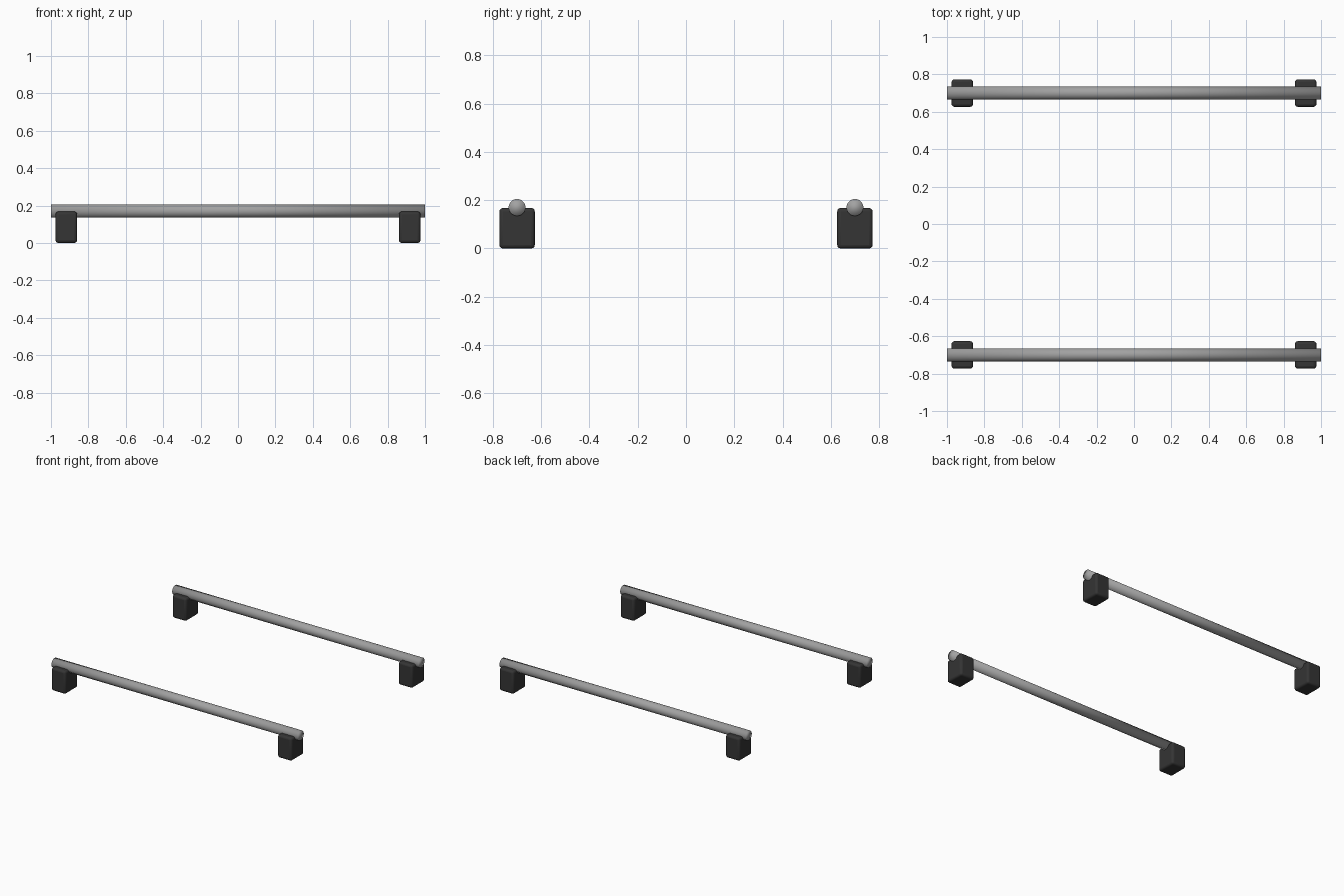
import bpy
import math

cube = bpy.data.objects.get("Cube")
if cube:
    bpy.data.objects.remove(cube, do_unlink=True)

RAIL_Y = 0.70
RAIL_Z = 0.17
RAIL_RADIUS = 0.035
FOOT_X = 0.918
FOOT_SIZE = (0.115, 0.147, 0.168)


def make_material(name, colour, roughness):
    mat = bpy.data.materials.new(name)
    mat.use_nodes = True
    mat.diffuse_color = colour
    shader = mat.node_tree.nodes["Principled BSDF"]
    shader.inputs["Base Color"].default_value = colour
    shader.inputs["Roughness"].default_value = roughness
    return mat


steel = make_material("grey metal", (0.36, 0.36, 0.36, 1), 0.4)
rubber = make_material("black rubber", (0.035, 0.035, 0.035, 1), 0.7)


def make_rail(name, y):
    # Round bar lying along x, softly shaded over its ends
    bpy.ops.mesh.primitive_cylinder_add(
        vertices=32, radius=RAIL_RADIUS, depth=2,
        location=(0, y, RAIL_Z), rotation=(0, math.pi / 2, 0))
    rail = bpy.context.object
    rail.name = name
    rail.data.materials.append(steel)
    bpy.ops.object.shade_smooth()


def make_foot(name, x, y):
    # Block with rounded edges, holding the rail in its top
    bpy.ops.mesh.primitive_cube_add(size=1, location=(x, y, FOOT_SIZE[2] / 2))
    foot = bpy.context.object
    foot.name = name
    foot.scale = FOOT_SIZE
    bpy.ops.object.transform_apply(location=False, rotation=False, scale=True)
    foot.data.materials.append(rubber)
    bevel = foot.modifiers.new("rounded edges", 'BEVEL')
    bevel.width = 0.015
    bevel.segments = 3
    bpy.ops.object.shade_smooth_by_angle(angle=math.radians(35))


# Two parallel rails, each on a pair of feet
for end, y in (("front", -RAIL_Y), ("back", RAIL_Y)):
    make_rail(f"{end}_rail", y)
    for side, x in (("right", -FOOT_X), ("left", FOOT_X)):
        make_foot(f"{end}_{side}_foot", x, y)
